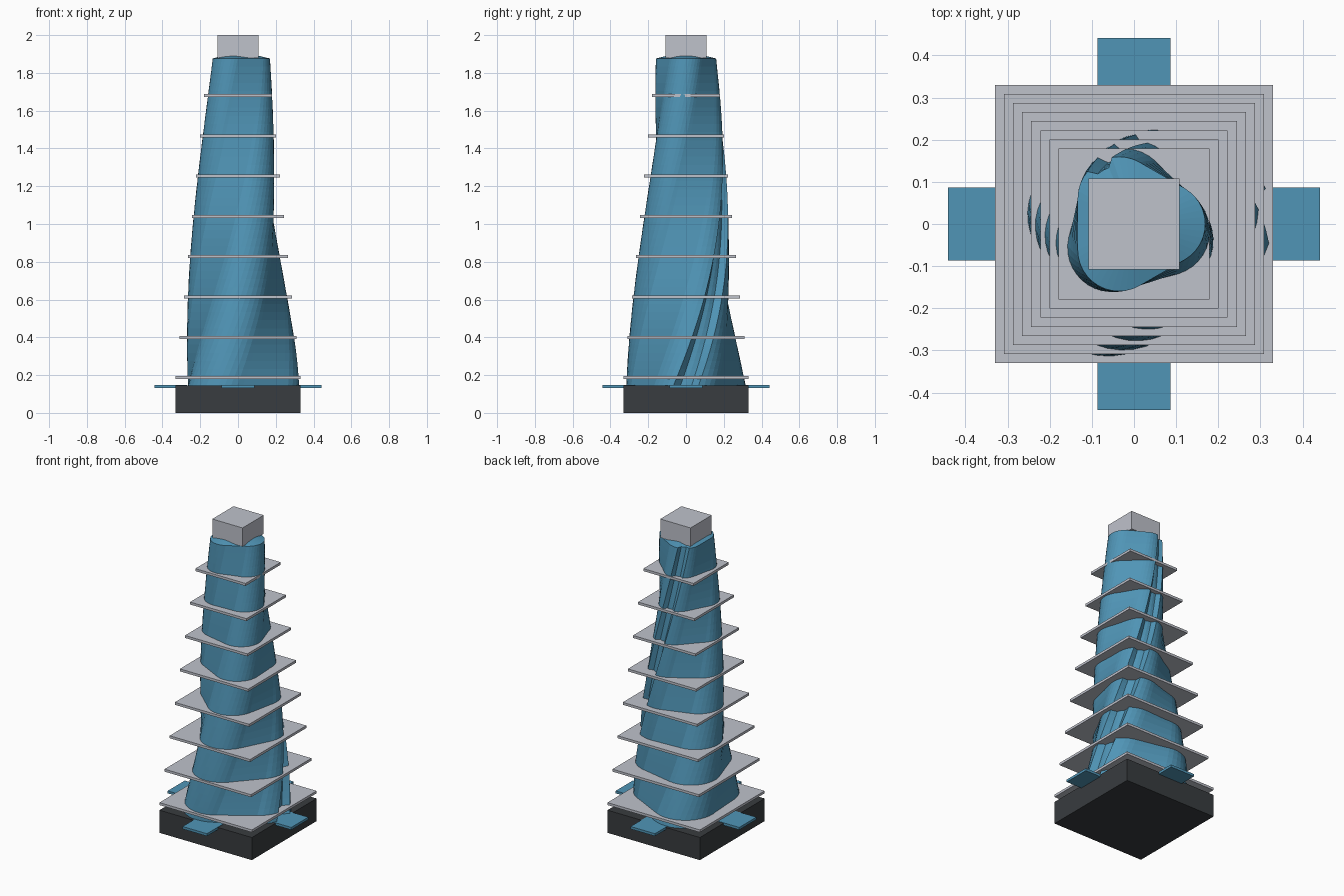
import bpy, bmesh
from math import sin, cos, radians

if "Cube" in bpy.data.objects:
    bpy.data.objects.remove(bpy.data.objects["Cube"], do_unlink=True)


def material(name, rgb):
    m = bpy.data.materials.new(name)
    m.use_nodes = True
    m.diffuse_color = (*rgb, 1)
    m.node_tree.nodes["Principled BSDF"].inputs["Base Color"].default_value = (*rgb, 1)
    return m


glass = material("blue glass", (0.08, 0.30, 0.47))
stone = material("pale grey", (0.52, 0.54, 0.60))
dark = material("charcoal", (0.04, 0.045, 0.05))


def finish(name, bm, mat):
    bmesh.ops.recalc_face_normals(bm, faces=bm.faces)
    mesh = bpy.data.meshes.new(name)
    bm.to_mesh(mesh)
    bm.free()
    mesh.materials.append(mat)
    obj = bpy.data.objects.new(name, mesh)
    bpy.context.collection.objects.link(obj)
    return obj


def box(name, center, size, mat):
    bm = bmesh.new()
    bmesh.ops.create_cube(bm, size=1)
    for v in bm.verts:
        v.co = [c + s * k for c, s, k in zip(center, size, v.co)]
    return finish(name, bm, mat)


# Rounded triangle with a shallow groove cut in one corner
def section():
    points = []
    for lobe in (0, 120, 240):
        for a in range(-60, 61, 10):
            depth = 0.87 if lobe == 0 and abs(a) <= 10 else 1
            t, c = radians(lobe + a), radians(lobe)
            points.append((depth * (0.42 * cos(c) + 0.58 * cos(t)),
                           depth * (0.42 * sin(c) + 0.58 * sin(t))))
    return points


# Twisting, tapering tower shaft
BOTTOM, TOP, ROWS = 0.145, 1.876, 40
bm = bmesh.new()
profile = section()
rings = []
for i in range(ROWS + 1):
    t = i / ROWS
    r = 0.335 * 0.505 ** t
    c, s = cos(radians(120 * t)), sin(radians(120 * t))
    z = BOTTOM + (TOP - BOTTOM) * t
    rings.append([bm.verts.new((r * (x * c - y * s), r * (x * s + y * c), z))
                  for x, y in profile])
n = len(profile)
for low, high in zip(rings, rings[1:]):
    for j in range(n):
        k = (j + 1) % n
        bm.faces.new((low[j], low[k], high[k], high[j]))
bm.faces.new(rings[0])
# Shallow pointed roof
peak = bm.verts.new((0, 0, TOP + 0.04))
for j in range(n):
    bm.faces.new((rings[-1][j], rings[-1][(j + 1) % n], peak))
finish("tower_shaft", bm, glass)

# Square floor plates
for i in range(8):
    w = 0.66 - 0.043 * i
    box(f"floor_plate_{i + 1}", (0, 0, 0.187 + 0.2133 * i), (w, w, 0.016), stone)

# Base and crown
box("base", (0, 0, 0.073), (0.66, 0.66, 0.146), dark)
box("crown", (0, 0, 1.94), (0.216, 0.216, 0.12), stone)

# Entrance canopies on all four sides
for name, dx, dy in (("left", 1, 0), ("right", -1, 0), ("back", 0, 1), ("front", 0, -1)):
    size = (0.174 if dy else 0.17, 0.174 if dx else 0.17, 0.016)
    box(f"{name}_canopy", (0.356 * dx, 0.356 * dy, 0.14), size, glass)
